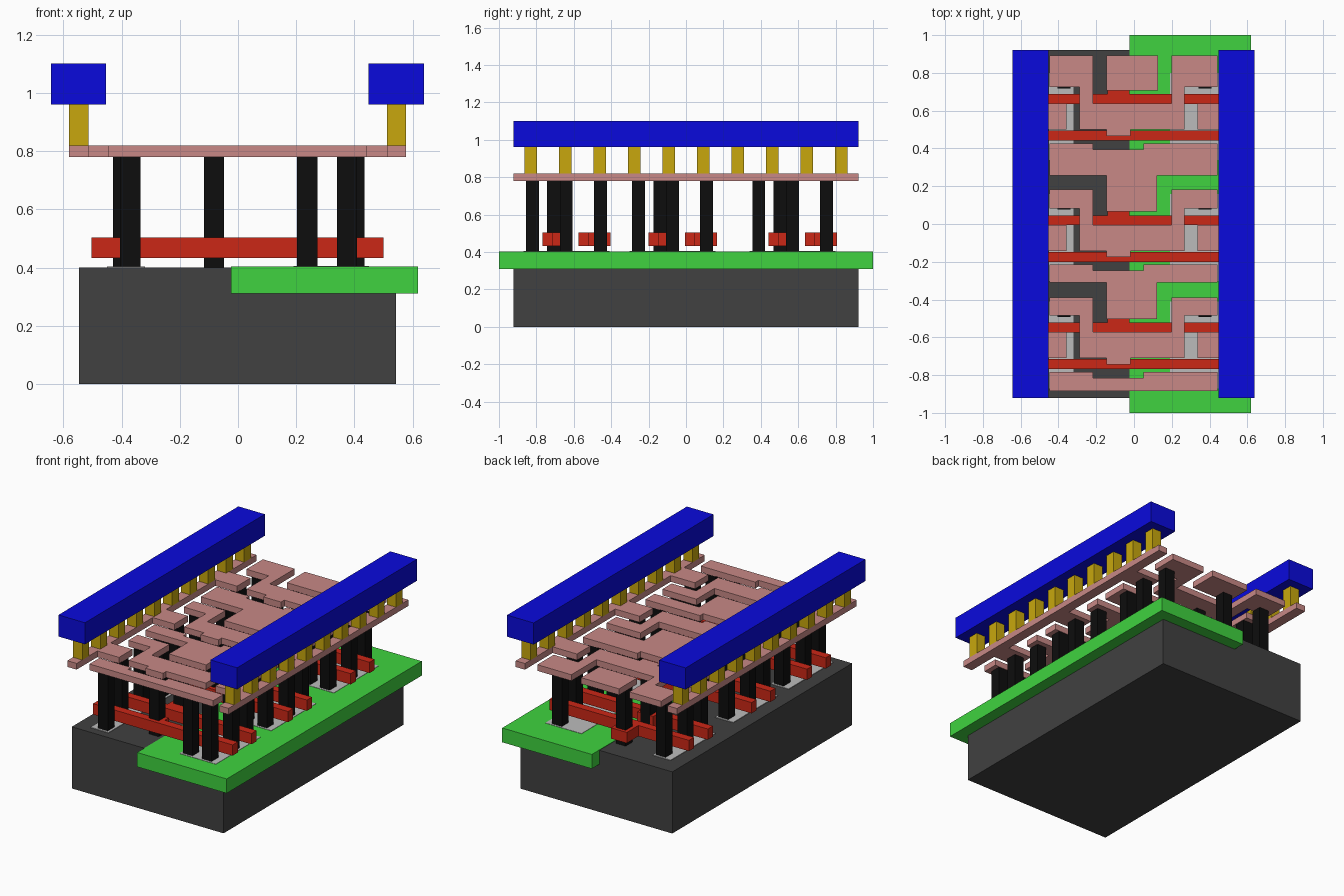
import bpy, bmesh

if "Cube" in bpy.data.objects:
    bpy.data.objects.remove(bpy.data.objects["Cube"])

CELLS = [0.57, -0.072, -0.64]           # y of the shared source contact in each cell
ARM_TOP = [0.893, 0.183, -0.39]         # upper edge of each H-shaped link
BAND_LOW = [0.257, -0.31, -0.885]       # lower edge of each output band


def material(name, rgb):
    m = bpy.data.materials.new(name)
    m.diffuse_color = (*rgb, 1)
    m.use_nodes = True
    m.node_tree.nodes["Principled BSDF"].inputs["Base Color"].default_value = m.diffuse_color
    return m


DARK = material("dark_grey", (0.052, 0.052, 0.052))
ACTIVE = material("light_grey", (0.5, 0.5, 0.5))
GREEN = material("green", (0.05, 0.65, 0.05))
RED = material("red", (0.6, 0.02, 0.008))
BLACK = material("black", (0.004, 0.004, 0.004))
PINK = material("pink", (0.58, 0.25, 0.24))
GOLD = material("gold", (0.58, 0.39, 0.004))
BLUE = material("blue", (0.003, 0.003, 0.72))


def prism(name, outline, z0, z1, mat):
    """Extrude a flat xy outline from z0 to z1."""
    bm = bmesh.new()
    face = bm.faces.new([bm.verts.new((x, y, z0)) for x, y in outline])
    ext = bmesh.ops.extrude_face_region(bm, geom=[face])
    for v in ext["geom"]:
        if isinstance(v, bmesh.types.BMVert):
            v.co.z = z1
    bmesh.ops.recalc_face_normals(bm, faces=bm.faces)
    me = bpy.data.meshes.new(name)
    bm.to_mesh(me)
    bm.free()
    me.materials.append(mat)
    ob = bpy.data.objects.new(name, me)
    bpy.context.collection.objects.link(ob)
    return ob


def box(name, x0, x1, y0, y1, z0, z1, mat):
    return prism(name, [(x0, y0), (x1, y0), (x1, y1), (x0, y1)], z0, z1, mat)


def contact(x, y):
    h = 0.0345
    box("contact", x - h, x + h, y - h, y + h, 0.40, 0.78, BLACK)


def metal(name, outline):
    prism(name, outline, 0.78, 0.82, PINK)


def gate(name, y0, y1, pad_top):
    """Long bar with a contact pad on its back edge."""
    prism(name, [(-0.503, y0), (0.499, y0), (0.499, y1), (-0.025, y1),
                 (-0.025, pad_top), (-0.14, pad_top), (-0.14, y1), (-0.503, y1)],
          0.433, 0.503, RED)


# Base block and well
box("substrate", -0.547, 0.542, -0.922, 0.922, 0, 0.40, DARK)
box("well", -0.024, 0.619, -1, 1, 0.31, 0.403, GREEN)

for i, c in enumerate(CELLS):
    # Thin active areas
    box("left_active", -0.45, -0.32, c - 0.23, c + 0.23, 0.39, 0.404, ACTIVE)
    box("right_active", 0.19, 0.45, c - 0.23, c + 0.23, 0.39, 0.405, ACTIVE)

    # Gate bars
    gate("front_gate", c - 0.128, c - 0.075, c - 0.034)
    gate("back_gate", c + 0.066, c + 0.118, c + 0.237)

    # Contact posts
    for x, dy in [(-0.37, -0.181), (0.238, -0.181), (0.375, -0.181), (-0.083, -0.068),
                  (-0.395, 0), (0.40, 0),
                  (-0.37, 0.182), (-0.083, 0.182), (0.375, 0.182)]:
        contact(x, c + dy)

    # H-shaped link with a bump over the front gate pad
    top, arm, hi, lo, bump = ARM_TOP[i], c + 0.155, c + 0.067, c - 0.07, c - 0.103
    metal("link", [(-0.447, top), (-0.447, arm), (-0.288, arm), (-0.288, lo),
                   (-0.145, lo), (-0.145, bump), (-0.018, bump), (-0.018, lo),
                   (0.267, lo), (0.267, arm), (0.442, arm), (0.442, top),
                   (0.198, top), (0.198, hi), (-0.218, hi), (-0.218, top)])

    # Notched output band, with a tongue to the next cell's back gate
    top, notch, low = c - 0.143, c - 0.175, BAND_LOW[i]
    tongue = []
    if i < 2:
        tip = CELLS[i + 1] + 0.138
        tongue = [(-0.145, low), (-0.145, tip), (0.122, tip), (0.122, low)]
    metal("output_band", [(-0.447, top), (-0.447, low)] + tongue +
          [(0.442, low), (0.442, top), (0.05, top), (0.05, notch),
           (-0.218, notch), (-0.218, top)])

# Input plate at the back
box("input_plate", -0.145, 0.127, 0.708, 0.893, 0.78, 0.82, PINK)

# Side rails with stubs, vias and top bars
for side, outer, inner, stub in [("left", -0.58, -0.513, -0.357), ("right", 0.577, 0.511, 0.336)]:
    pts = [(outer, -0.922), (outer, 0.922), (inner, 0.922)]
    for c in CELLS:
        pts += [(inner, c + 0.068), (stub, c + 0.068), (stub, c - 0.07), (inner, c - 0.07)]
    metal(side + "_rail", pts + [(inner, -0.922)])
    x0, x1 = sorted((outer, inner))
    for k in range(10):
        y = -0.83 + k * 0.1845
        box(side + "_via", x0, x1, y - 0.034, y + 0.034, 0.82, 0.96, GOLD)
box("left_top_bar", -0.643, -0.453, -0.922, 0.922, 0.96, 1.10, BLUE)
box("right_top_bar", 0.448, 0.639, -0.922, 0.922, 0.96, 1.10, BLUE)
